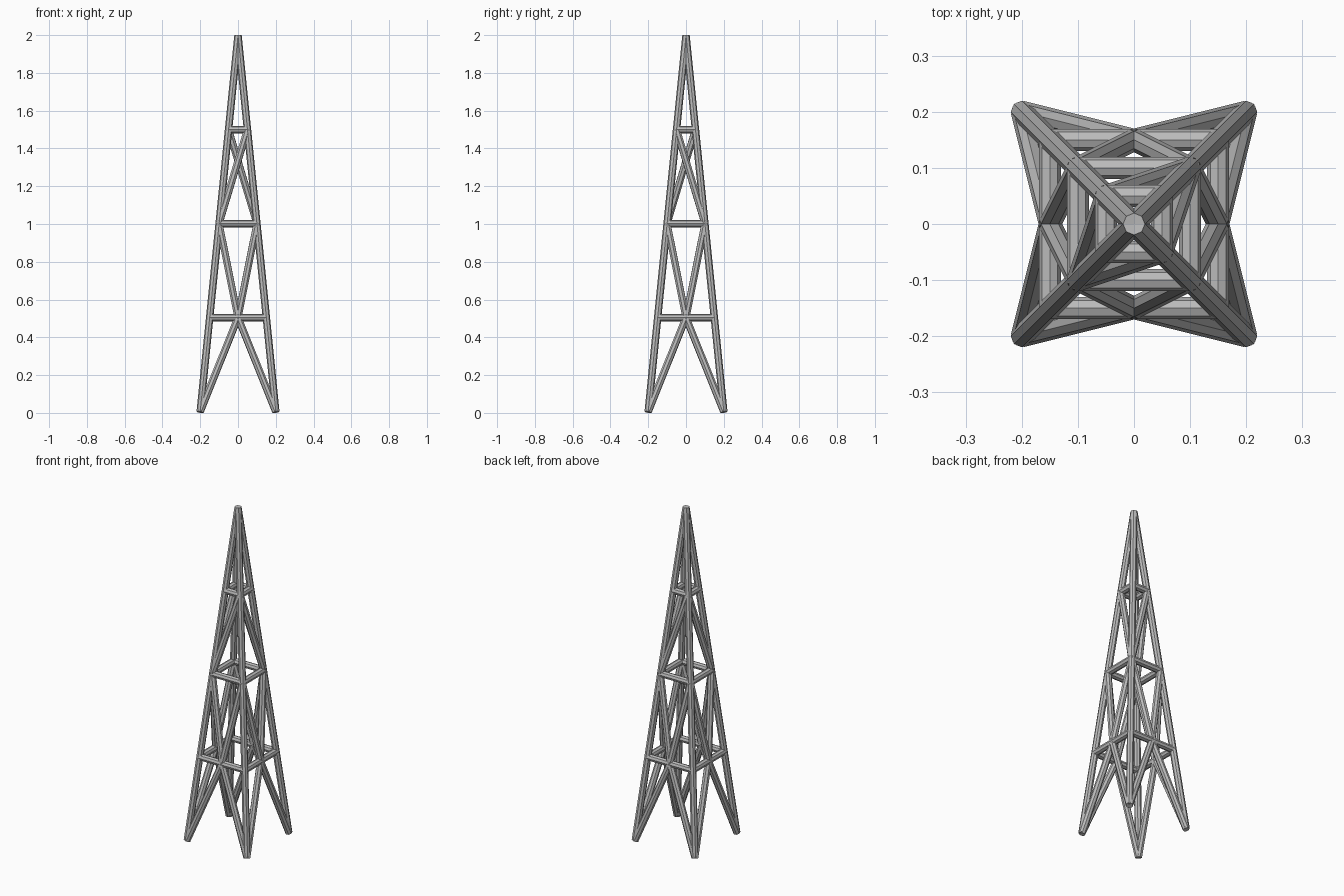
import bpy, bmesh
from mathutils import Vector, Matrix

if "Cube" in bpy.data.objects:
    bpy.data.objects.remove(bpy.data.objects["Cube"])

R = 0.0197           # tube radius
BASE, APEX = 0.007, 1.9975
HALF = 0.2           # half width at the feet

steel = bpy.data.materials.new("steel grey")
steel.diffuse_color = (0.5, 0.5, 0.5, 1)
steel.use_nodes = True
steel.node_tree.nodes["Principled BSDF"].inputs["Base Color"].default_value = steel.diffuse_color


def node(sx, sy, t):
    """Point on the tower: sx, sy pick the corner, t runs 0 (ground) to 1 (tip)."""
    w = HALF * (1 - t)
    return Vector((sx * w, sy * w, BASE + t * (APEX - BASE)))


def struts(name, pairs):
    """One object made of eight-sided tubes between point pairs."""
    bm = bmesh.new()
    for a, b in pairs:
        d = b - a
        m = Matrix.Translation((a + b) / 2) @ d.to_track_quat('Z', 'Y').to_matrix().to_4x4()
        bmesh.ops.create_cone(bm, cap_ends=True, segments=8, radius1=R, radius2=R,
                              depth=d.length, matrix=m)
    me = bpy.data.meshes.new(name)
    bm.to_mesh(me)
    bm.free()
    me.materials.append(steel)
    bpy.context.collection.objects.link(bpy.data.objects.new(name, me))


corners = [(-1, -1), (1, -1), (1, 1), (-1, 1)]
sides = [(corners[i], corners[(i + 1) % 4]) for i in range(4)]

# Four main legs meeting at the tip
struts("legs", [(node(*c, 0), node(*c, 1)) for c in corners])

# Square rings
for label, t in (("lower", 0.25), ("middle", 0.5), ("upper", 0.75)):
    struts(label + "_ring", [(node(*a, t), node(*b, t)) for a, b in sides])

# Braces from feet and middle ring to the centre of each lower ring bar
for label, t in (("foot", 0), ("middle", 0.5)):
    struts(label + "_braces",
           [(node(*c, t), (node(*a, 0.25) + node(*b, 0.25)) / 2)
            for a, b in sides for c in (a, b)])

# Single diagonal per side, starting at two opposite corners
struts("upper_diagonals",
       [(node(*a, 0.5), node(*b, 0.75)) if a[0] == a[1] else (node(*b, 0.5), node(*a, 0.75))
        for a, b in sides])
